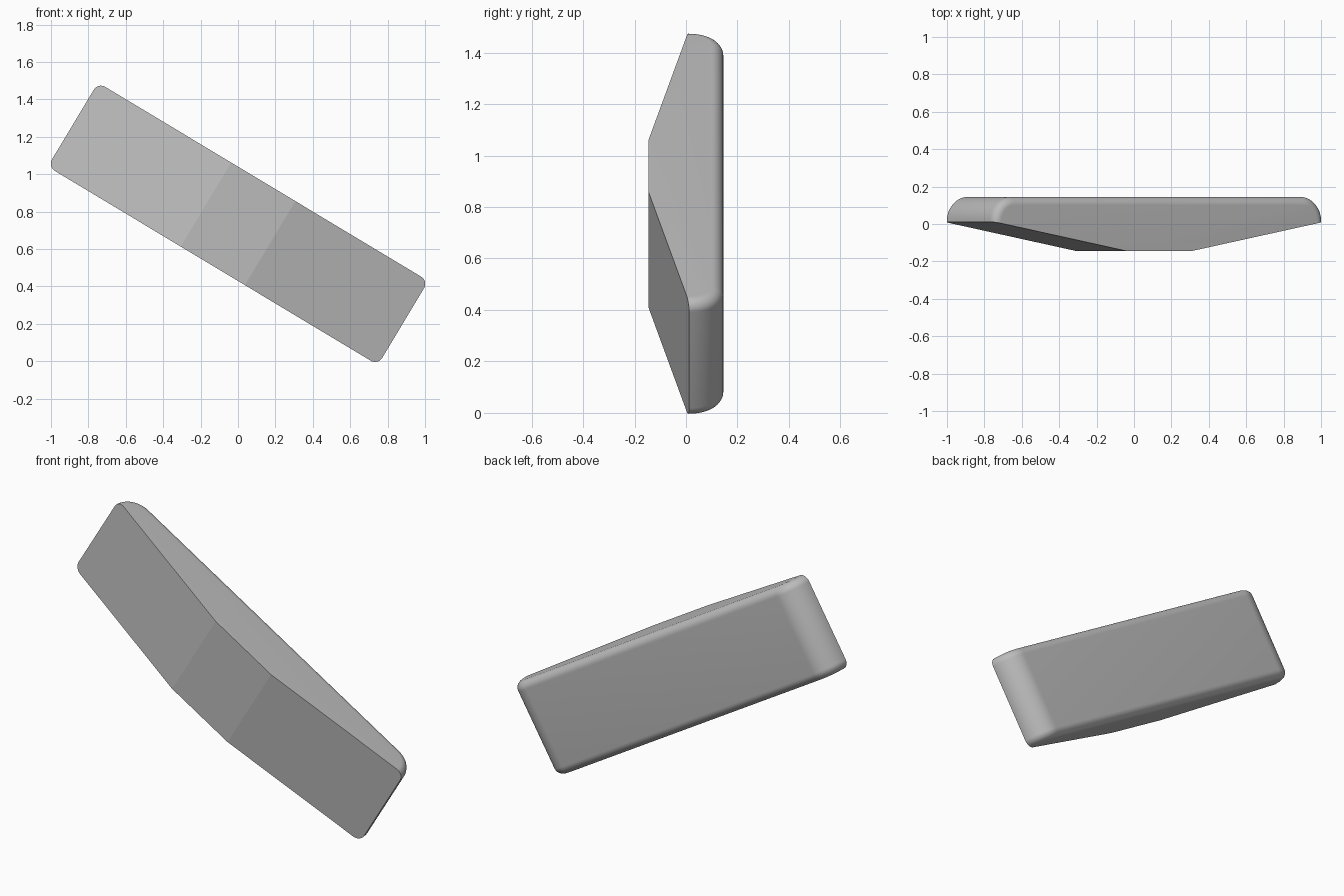
import bpy, bmesh, math

if "Cube" in bpy.data.objects:
    bpy.data.objects.remove(bpy.data.objects["Cube"], do_unlink=True)

HALF_LEN, HALF_WIDTH = 1.03, 0.262
FRONT, SHOULDER, BACK = -0.145, 0.012, 0.145
FLAT = 0.2            # half length of the flat front centre
END_ROUND = 0.125     # end fillet along the length
EDGE_ROUND = 0.045    # rounding of the long edges
STEPS = 14

grey = bpy.data.materials.new("plain grey")
grey.use_nodes = True
colour = (0.5, 0.5, 0.5, 1)
grey.diffuse_color = colour
grey.node_tree.nodes["Principled BSDF"].inputs["Base Color"].default_value = colour

# Side profile: tapered front, curved ends, flat back
right_half = [(FLAT, FRONT)]
for i in range(STEPS + 1):
    a = math.pi / 2 * i / STEPS
    right_half.append((HALF_LEN - END_ROUND * (1 - math.cos(a)),
                       SHOULDER + (BACK - SHOULDER) * math.sin(a)))
profile = right_half + [(-u, y) for u, y in reversed(right_half)]

# Extrude the profile across the width
bm = bmesh.new()
face = bm.faces.new([bm.verts.new((u, y, -HALF_WIDTH)) for u, y in profile])
extruded = bmesh.ops.extrude_face_region(bm, geom=[face])["geom"]
bmesh.ops.translate(bm, vec=(0, 0, 2 * HALF_WIDTH),
                    verts=[v for v in extruded if isinstance(v, bmesh.types.BMVert)])
bmesh.ops.recalc_face_normals(bm, faces=bm.faces)

# Round the long edges around the ends and back, keep the front crisp
rounded = [e for e in bm.edges
           if all(v.co.y > SHOULDER - 0.001 for v in e.verts)
           and abs(e.verts[0].co.z - e.verts[1].co.z) < 0.001]
bmesh.ops.bevel(bm, geom=rounded, offset=EDGE_ROUND, offset_type='OFFSET',
                segments=12, profile=0.5, affect='EDGES', clamp_overlap=False)
bmesh.ops.recalc_face_normals(bm, faces=bm.faces)

mesh = bpy.data.meshes.new("tapered_bar")
bm.to_mesh(mesh)
bm.free()
mesh.materials.append(grey)
bar = bpy.data.objects.new("tapered_bar", mesh)
bpy.context.collection.objects.link(bar)

# Tilt the bar and stand its low corner on the ground
bar.rotation_euler.y = math.radians(31)
bar.location.z = 0.735

bpy.context.view_layer.objects.active = bar
bar.select_set(True)
bpy.ops.object.shade_smooth_by_angle(angle=math.radians(9.5))
